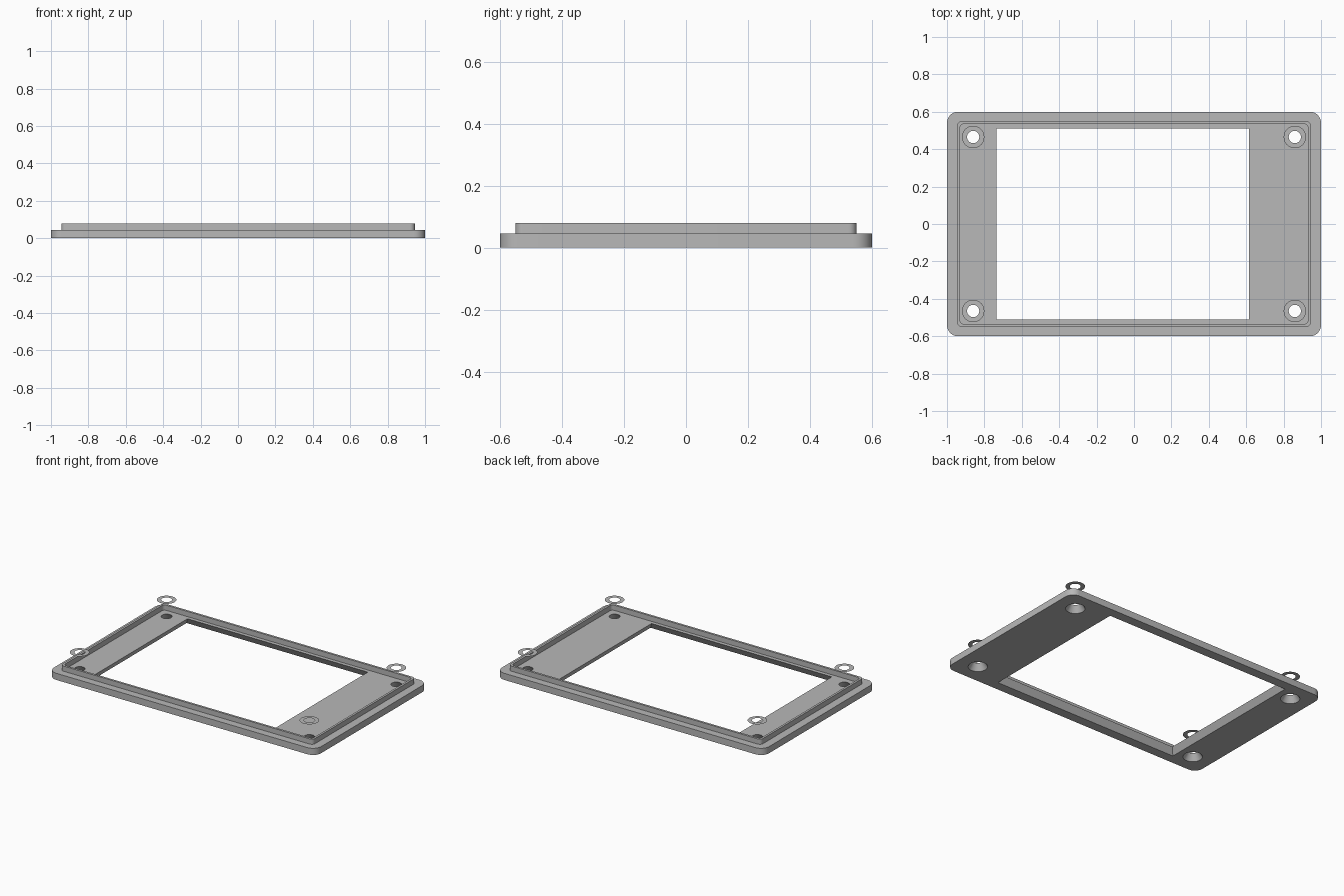
import bpy
import bmesh
from math import cos, sin, pi

cube = bpy.data.objects.get("Cube")
if cube:
    bpy.data.objects.remove(cube, do_unlink=True)

# Single grey plastic
grey = bpy.data.materials.new("grey_plastic")
grey.use_nodes = True
colour = (0.48, 0.48, 0.48, 1)
grey.diffuse_color = colour
grey.node_tree.nodes["Principled BSDF"].inputs["Base Color"].default_value = colour

PLATE_TOP = 0.045
RIM_TOP = 0.08
WASHER_Z = 0.157
HOLES = [(sx * 0.86, sy * 0.465) for sx in (-1, 1) for sy in (-1, 1)]


def rounded_rect(hx, hy, r, steps=8):
    """Counter-clockwise outline of a rectangle with rounded corners."""
    points = []
    for i, (sx, sy) in enumerate([(1, 1), (-1, 1), (-1, -1), (1, -1)]):
        for k in range(steps + 1):
            a = (i + k / steps) * pi / 2
            points.append((sx * (hx - r) + r * cos(a), sy * (hy - r) + r * sin(a)))
    return points


def rect(x0, x1, hy):
    return [(x1, hy), (x0, hy), (x0, -hy), (x1, -hy)]


def circle(cx, cy, r, n=32):
    return [(cx + r * cos(2 * pi * i / n), cy + r * sin(2 * pi * i / n)) for i in range(n)]


def loft(name, loops, caps=True):
    """Skin a stack of (outline, z) loops, optionally closing both ends."""
    bm = bmesh.new()
    rows = [[bm.verts.new((x, y, z)) for x, y in pts] for pts, z in loops]
    n = len(rows[0])
    for low, high in zip(rows, rows[1:]):
        for i in range(n):
            j = (i + 1) % n
            bm.faces.new((low[i], low[j], high[j], high[i]))
    if caps:
        bm.faces.new(rows[0][::-1])
        bm.faces.new(rows[-1])
    mesh = bpy.data.meshes.new(name)
    bm.to_mesh(mesh)
    bm.free()
    mesh.materials.append(grey)
    obj = bpy.data.objects.new(name, mesh)
    bpy.context.collection.objects.link(obj)
    return obj


def smooth(obj):
    bpy.ops.object.select_all(action='DESELECT')
    obj.select_set(True)
    bpy.context.view_layer.objects.active = obj
    bpy.ops.object.shade_smooth_by_angle()


# Base plate with rounded corners
outline = rounded_rect(1, 0.6, 0.06)
plate = loft("base_plate", [(outline, 0), (outline, PLATE_TOP)])

# Window cutter, flared towards the underside
FLARE = 0.025


def window(z):
    grow = FLARE * (1 - z / PLATE_TOP)
    return rect(-0.735 - grow, 0.615 + grow, 0.51 + grow), z


cutters = [loft("window_cutter", [window(-0.03), window(0.06)])]

# Countersunk screw hole cutters
for x, y in HOLES:
    cone = [(circle(x, y, 0.06 - 0.6 * z), z) for z in (-0.03, 0.06)]
    cutters.append(loft("hole_cutter", cone))

for cutter in cutters:
    cutter.hide_render = True
    mod = plate.modifiers.new("cut", 'BOOLEAN')
    mod.operation = 'DIFFERENCE'
    mod.solver = 'EXACT'
    mod.object = cutter
    bpy.ops.object.select_all(action='DESELECT')
    plate.select_set(True)
    bpy.context.view_layer.objects.active = plate
    bpy.ops.object.modifier_apply(modifier=mod.name)
    bpy.data.objects.remove(cutter, do_unlink=True)
smooth(plate)

# Thin raised rim standing on the plate
outer = rounded_rect(0.945, 0.55, 0.025)
inner = rounded_rect(0.93, 0.535, 0.02)
rim = loft("raised_rim", [(outer, PLATE_TOP), (outer, RIM_TOP),
                          (inner, RIM_TOP), (inner, PLATE_TOP)], caps=False)
smooth(rim)

# Flat washers floating above the screw holes
for x, y in HOLES:
    loft("washer", [(circle(x, y, 0.06), WASHER_Z),
                    (circle(x, y, 0.033), WASHER_Z)], caps=False)
